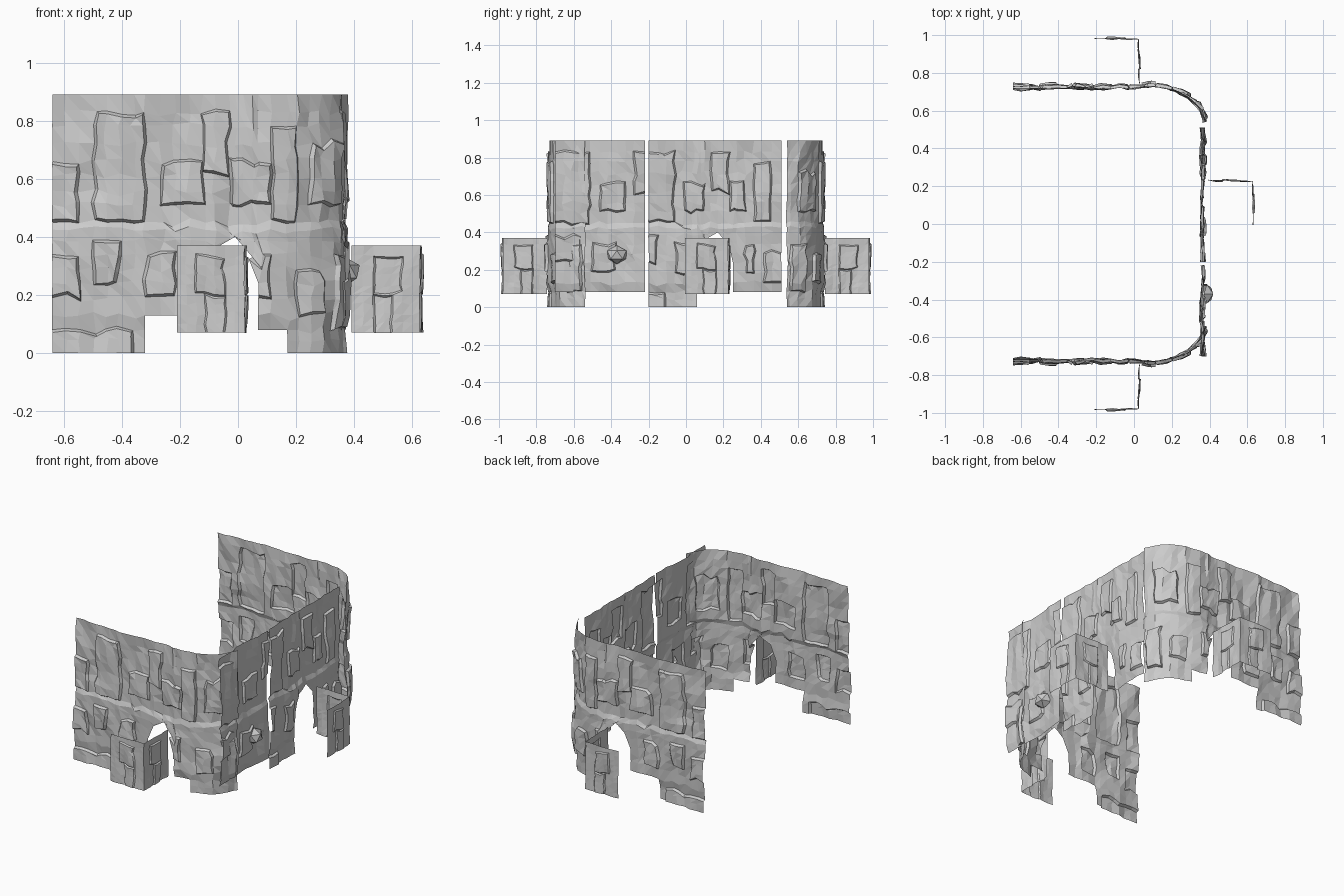
import bpy
import bmesh
from mathutils import Vector, noise

cube = bpy.data.objects.get("Cube")
if cube:
    bpy.data.objects.remove(cube, do_unlink=True)

# One flat rock colour
rock = bpy.data.materials.new("rock_grey")
rock.use_nodes = True
GREY = (0.6, 0.6, 0.6, 1)
rock.diffuse_color = GREY
rock.node_tree.nodes["Principled BSDF"].inputs["Base Color"].default_value = GREY

# Raised slabs on the rock face: start, end, low, high
SLABS = [(-.52, -.31, .45, .83), (-.64, -.54, .46, .65), (-.27, -.13, .53, .66),
         (-.12, -.03, .62, .83), (-.02, .1, .5, .67), (.12, .2, .45, .79),
         (.25, .38, .5, .74), (-.52, -.4, .22, .4), (-.64, -.54, .2, .33),
         (-.32, -.2, .16, .33), (.06, .14, .17, .32), (.19, .28, .15, .3),
         (-.64, -.34, 0, .09), (.33, .42, .1, .36)]
DOOR_SLABS = [(.07, .17, .19, .32), (.11, .17, .07, .2),
              (.29, .39, .19, .32), (.34, .39, .07, .2)]


def finish(bm, name):
    mesh = bpy.data.meshes.new(name)
    bm.to_mesh(mesh)
    bm.free()
    mesh.materials.append(rock)
    obj = bpy.data.objects.new(name, mesh)
    bpy.context.collection.objects.link(obj)
    return obj


def height_at(profile, u):
    for (a, za), (b, zb) in zip(profile, profile[1:]):
        if a <= u <= b and b > a:
            return za + (zb - za) * (u - a) / (b - a)
    return profile[-1][1]


def along(path, start, u):
    """Point and outward normal at distance u along a plan path."""
    left = u - start
    for i, (a, b) in enumerate(zip(path, path[1:])):
        a, b = Vector(a), Vector(b)
        step = b - a
        if left <= step.length or i == len(path) - 2:
            d = step.normalized()
            return a + d * left, Vector((d.y, -d.x))
        left -= step.length


def rock_sheet(name, path, start, bottom, levels, slabs, cell, rough,
               seed=0, mirror=False):
    # Columns follow the breaks of the lower edge
    columns = list(bottom)
    u, end = bottom[0][0] + cell, bottom[-1][0]
    while u < end:
        if all(abs(u - p[0]) > cell * .35 for p in bottom):
            columns.append((u, height_at(bottom, u)))
        u += cell
    columns.sort(key=lambda c: c[0])

    # Flat sheet, trimmed along the lower edge
    bm = bmesh.new()
    grid = [[bm.verts.new((u, 0, max(z, low))) for z in levels]
            for u, low in columns]
    for c, d in zip(grid, grid[1:]):
        for k in range(len(levels) - 1):
            bm.faces.new((c[k], d[k], d[k + 1], c[k + 1]))
    bmesh.ops.remove_doubles(bm, verts=bm.verts, dist=.0005)
    thin = [f for f in bm.faces if f.calc_area() < 1e-6]
    bmesh.ops.delete(bm, geom=thin, context='FACES')
    bm.normal_update()

    # Group faces into slabs
    groups = []
    for a, b, lo, hi in slabs:
        group = []
        for f in bm.faces:
            c = f.calc_center_median()
            if a < c.x < b and lo < c.z < hi:
                group.append(f)
        groups.append(group)

    # Irregular outlines and vertically streaked roughness
    for v in bm.verts:
        p = v.co.copy()
        shift = noise.noise_vector(Vector((p.x * 23 + seed, 3.3, p.z * 17)))
        if not v.is_boundary:
            v.co.x += shift.x * cell * .4
            v.co.z += shift.z * cell * .6
        wave = noise.noise(Vector((p.x * 6 + seed, 7.1, p.z * 3)))
        streak = noise.noise(Vector((p.x * 27 + seed, 1.7, p.z * 8)))
        v.co.y -= rough * (wave + streak * .8)
        if cell > .04 and .1 < p.z < .43:
            v.co.y -= .01

    # Step each slab out of the surface
    done = set()
    for group in groups:
        faces = [f for f in group if f.is_valid and f not in done]
        done.update(faces)
        if faces:
            bmesh.ops.inset_region(bm, faces=faces, thickness=cell * .2,
                                   depth=rough * .85, use_boundary=False,
                                   use_even_offset=False)
    bmesh.ops.triangulate(bm, faces=bm.faces, quad_method='ALTERNATE')

    # Wrap the sheet around its plan path
    for v in bm.verts:
        point, normal = along(path, start, v.co.x)
        point = point - normal * v.co.y
        v.co = (point.x, -point.y if mirror else point.y, v.co.z)
    if mirror:
        bmesh.ops.reverse_faces(bm, faces=bm.faces)
    return finish(bm, name)


LEVELS = [0, .045, .08, .13, .19, .24, .29, .34, .39, .425, .45, .51, .56,
          .61, .66, .72, .78, .83, .89]
ARCH = [(-.12, .13), (-.12, .27), (-.08, .36), (-.01, .4), (.05, .33),
        (.07, .24), (.07, .08)]

# Long front and back walls, each rounding a corner
long_path = [(-.64, -.715), (.13, -.725), (.23, -.705), (.3, -.665),
             (.35, -.6), (.375, -.53)]
long_bottom = ([(-.64, 0), (-.32, 0), (-.32, .13)] + ARCH +
               [(.17, .08), (.17, 0), (.46, 0)])
for name, flip in (("front_wall", False), ("back_wall", True)):
    rock_sheet(name, long_path, -.64, long_bottom, LEVELS, SLABS,
               .047, .018, 0, flip)

# Side wall with an archway
side_bottom = ([(-.44, 0), (-.18, 0)] +
               [(u - .06, z) for u, z in ARCH[1:]] + [(.27, .08)])
rock_sheet("side_wall", [(.355, -.2), (.355, .51)], -.44, side_bottom,
           LEVELS, SLABS, .047, .015, 5)

# Short side panel without an opening
rock_sheet("side_panel", [(.355, -.7), (.355, -.22)], -.52,
           [(-.52, .08), (-.04, .08)], LEVELS[2:], SLABS, .047, .015, 9)

# Small angled screens outside the archways
DOOR_LEVELS = [.07, .1, .135, .17, .2, .235, .27, .3, .335, .37]
corner = [(-.21, -.98), (.025, -.98), (.025, -.745)]
side_corner = [(.63, -.005), (.63, .228), (.39, .228)]
for name, path, flip in (("front_screen", corner, False),
                         ("back_screen", corner, True),
                         ("side_screen", side_corner, False)):
    rock_sheet(name, path, 0, [(0, .07), (.235, .07), (.472, .07)],
               DOOR_LEVELS, DOOR_SLABS, .033, .009, 3, flip)

# Boulder jutting from the short side panel
bm = bmesh.new()
bmesh.ops.create_icosphere(bm, subdivisions=1, radius=1)
for v in bm.verts:
    v.co = (.37 + v.co.x * .055, -.37 + v.co.y * .06, .28 + v.co.z * .05)
back = [v for v in bm.verts if v.co.x < .34]
bmesh.ops.delete(bm, geom=back, context='VERTS')
finish(bm, "boulder")
